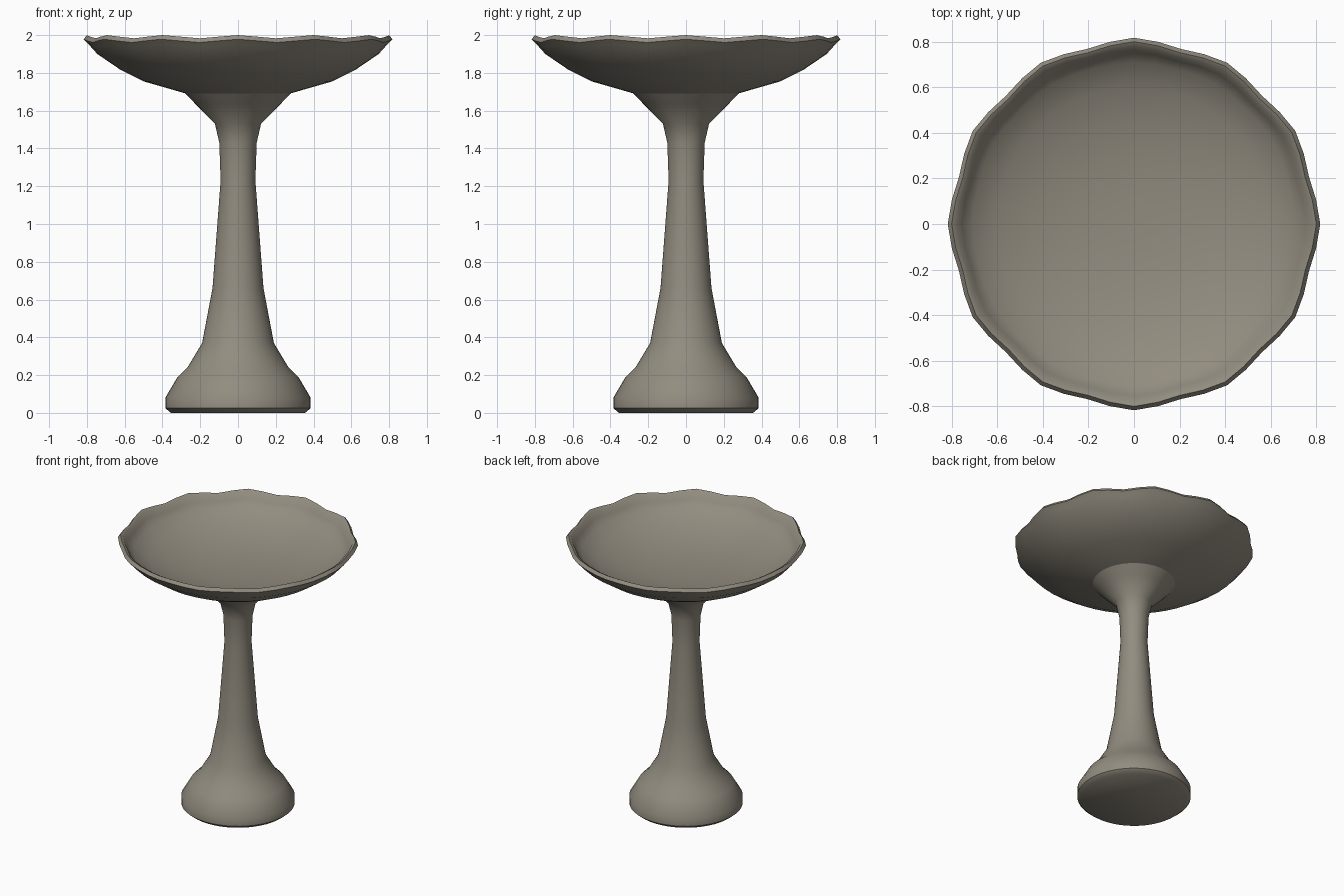
import bpy, bmesh, math

if "Cube" in bpy.data.objects:
    bpy.data.objects.remove(bpy.data.objects["Cube"])

SIDES = 48
LOBES = 12

stone = bpy.data.materials.new("warm grey stone")
stone.diffuse_color = (0.29, 0.265, 0.215, 1)
stone.use_nodes = True
stone.node_tree.nodes["Principled BSDF"].inputs["Base Color"].default_value = stone.diffuse_color


def lathe(name, profile, cap_start=False, cap_end=False):
    """Spin (radius, height, scallop) points round z; scallop 0-1 sets how wavy a ring is."""
    bm = bmesh.new()
    rings = []
    for r, z, wave in profile:
        ring = []
        for i in range(SIDES):
            a = math.tau * i / SIDES
            lobe = wave * (math.cos(LOBES * a) - 1) / 2
            rr = r + 0.022 * lobe
            ring.append(bm.verts.new((rr * math.cos(a), rr * math.sin(a), z + 0.017 * lobe)))
        rings.append(ring)
    for low, high in zip(rings, rings[1:]):
        for i in range(SIDES):
            j = (i + 1) % SIDES
            bm.faces.new((low[i], low[j], high[j], high[i]))
    if cap_start:
        bm.faces.new(rings[0][::-1])
    if cap_end:
        bm.faces.new(rings[-1])
    mesh = bpy.data.meshes.new(name)
    bm.to_mesh(mesh)
    bm.free()
    obj = bpy.data.objects.new(name, mesh)
    bpy.context.collection.objects.link(obj)
    mesh.materials.append(stone)
    bpy.ops.object.select_all(action='DESELECT')
    obj.select_set(True)
    bpy.context.view_layer.objects.active = obj
    bpy.ops.object.shade_smooth_by_angle(angle=math.radians(50))
    return obj


# Pedestal: bulbous foot, tapering column and flared neck
lathe("pedestal", [
    (0.355, 0.0, 0), (0.385, 0.025, 0), (0.385, 0.08, 0), (0.32, 0.19, 0),
    (0.265, 0.245, 0), (0.19, 0.37, 0), (0.135, 0.66, 0), (0.092, 1.23, 0),
    (0.099, 1.43, 0), (0.122, 1.53, 0), (0.225, 1.635, 0), (0.28, 1.692, 0),
], cap_start=True)

# Basin: outer shell, scalloped rolled rim and shallow inner dish
lathe("basin", [
    (0.28, 1.692, 0), (0.50, 1.755, 0), (0.62, 1.815, 0), (0.745, 1.90, 0.3),
    (0.79, 1.95, 0.8), (0.817, 1.978, 1), (0.80, 2.0, 1), (0.778, 1.988, 1),
    (0.755, 1.945, 0.7), (0.71, 1.90, 0.3), (0.60, 1.845, 0), (0.45, 1.80, 0),
    (0.28, 1.77, 0), (0.10, 1.76, 0),
], cap_end=True)
